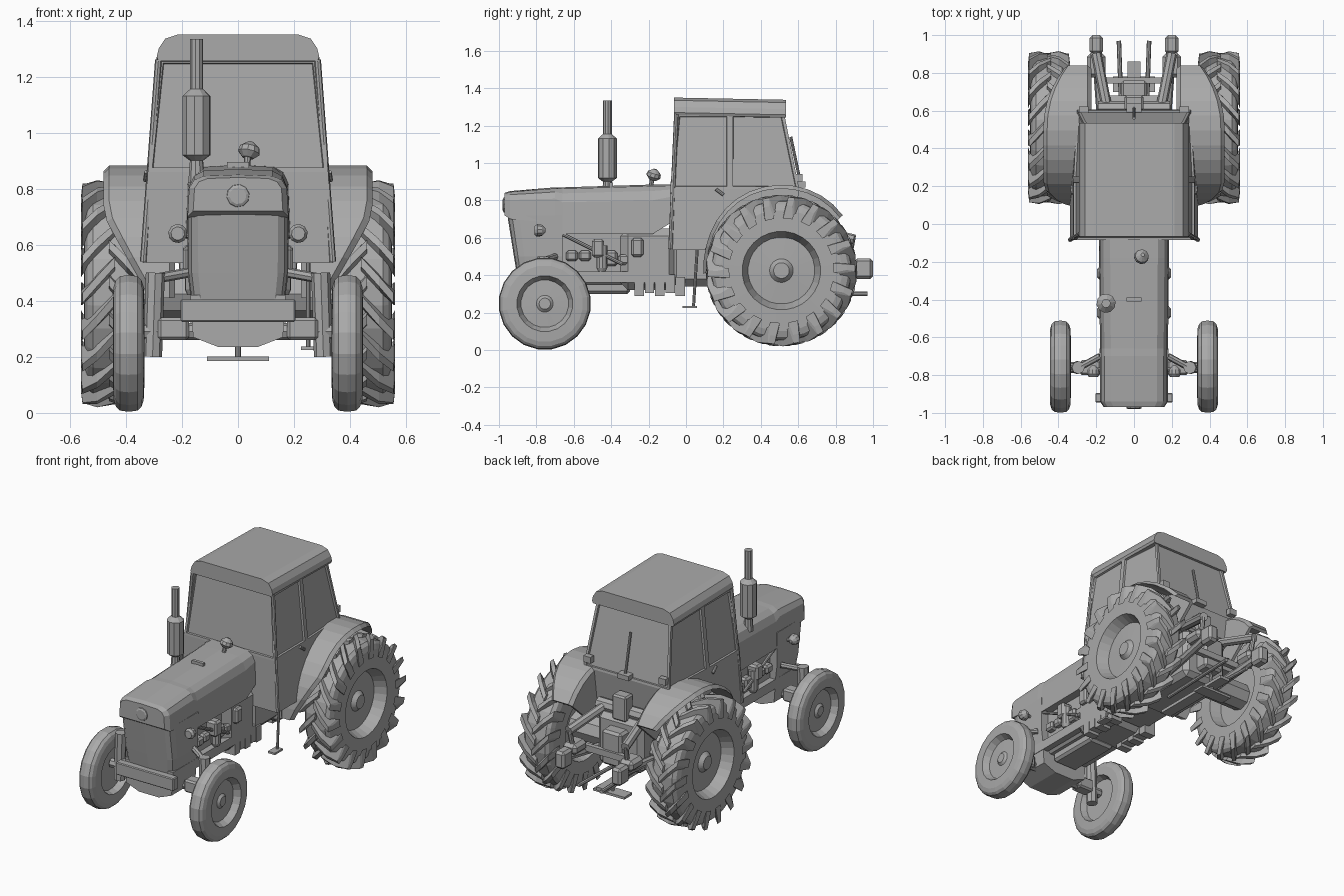
import bpy, bmesh, random
from math import sin, cos, pi, radians
from mathutils import Vector

if "Cube" in bpy.data.objects:
    bpy.data.objects.remove(bpy.data.objects["Cube"])
random.seed(4)

grey = bpy.data.materials.new("plain_grey")
grey.use_nodes = True
colour = (.4, .4, .4, 1)
grey.diffuse_color = colour
grey.node_tree.nodes["Principled BSDF"].inputs["Base Color"].default_value = colour


def finish(name, bm, mirrored=False):
    bmesh.ops.recalc_face_normals(bm, faces=bm.faces)
    mesh = bpy.data.meshes.new(name)
    bm.to_mesh(mesh)
    bm.free()
    mesh.materials.append(grey)
    obj = bpy.data.objects.new(name, mesh)
    bpy.context.collection.objects.link(obj)
    if mirrored:
        mod = obj.modifiers.new("other_side", "MIRROR")
        mod.use_mirror_merge = False
    return obj


def add_loft(bm, rings):
    """Skin a run of equal rings and cap both ends."""
    rows = [[bm.verts.new(point) for point in ring] for ring in rings]
    count = len(rows[0])
    sides = []
    for near, far in zip(rows, rows[1:]):
        for i in range(count):
            j = (i + 1) % count
            sides.append(bm.faces.new((near[i], near[j], far[j], far[i])))
    bm.faces.new(rows[0][::-1])
    bm.faces.new(rows[-1])
    return sides


def loft(name, rings, mirrored=False):
    bm = bmesh.new()
    add_loft(bm, rings)
    return finish(name, bm, mirrored)


def box(name, size, at, mirrored=False, bevel=0):
    bm = bmesh.new()
    bmesh.ops.create_cube(bm, size=1)
    bmesh.ops.scale(bm, vec=size, verts=bm.verts)
    bmesh.ops.translate(bm, vec=at, verts=bm.verts)
    obj = finish(name, bm, mirrored)
    if bevel:
        obj.modifiers.new("soft_edge", "BEVEL").width = bevel
    return obj


def turned(name, origin, axis, profile, sides=10, mirrored=False):
    """Revolve (distance, radius) pairs about an axis through origin."""
    axis = Vector(axis).normalized()
    u = axis.orthogonal().normalized()
    v = axis.cross(u)
    angles = [2 * pi * i / sides for i in range(sides)]
    rings = [[Vector(origin) + axis * distance + (u * cos(a) + v * sin(a)) * radius for a in angles]
             for distance, radius in profile]
    return loft(name, rings, mirrored)


def rod(name, start, end, radius, mirrored=False):
    run = Vector(end) - Vector(start)
    return turned(name, start, run, [(0, radius), (run.length, radius)], 8, mirrored)


def dome(half_width, height, roundness, steps=8):
    """Squared-off arch from +half_width over the crown to -half_width."""
    points = []
    for i in range(steps + 1):
        c, s = cos(pi * i / steps), sin(pi * i / steps)
        side = 1 if c > 0 else -1
        points.append((side * half_width * abs(c) ** roundness, height * abs(s) ** roundness))
    return points


# Bonnet: arched sections from nose to cab
def bonnet_section(y, half_width, low, top):
    return [(x, y, low + h) for x, h in dome(half_width, top - low, .4)]

loft("bonnet", [bonnet_section(-.97, .16, .72, .84), bonnet_section(-.94, .18, .7, .85),
                bonnet_section(-.7, .18, .68, .87), bonnet_section(-.66, .18, .62, .87),
                bonnet_section(-.18, .185, .62, .885), bonnet_section(-.08, .185, .68, .885)])
box("bonnet_handle", size=(.08, .02, .02), at=(0, -.4, .885))

# Radiator shell: bowed in plan and raked forward with height
def shell_section(z, half_width, front, rear=-.66):
    return [(x, rear - bow, z) for x, bow in dome(half_width, rear - front, .25)]

loft("radiator_shell", [shell_section(.38, .165, -.9), shell_section(.5, .18, -.92),
                        shell_section(.72, .182, -.955)])
turned("front_badge", (0, -.95, .775), (0, -1, 0), [(0, .045), (.025, .04), (.03, .03)])

# Front bumper, cradle, rails and steering axle
box("front_bumper", size=(.41, .05, .08), at=(0, -.92, .365), bevel=.005)
loft("front_cradle", [[(side * half, y, z) for side, y in ((-1, -.9), (1, -.9), (1, -.66), (-1, -.66))]
                      for z, half in ((.235, .07), (.27, .16), (.4, .17))])
box("frame_rail", size=(.04, .6, .06), at=(.15, -.6, .39), mirrored=True)
rod("front_axle", (-.36, -.76, .29), (.36, -.76, .29), radius=.03)
box("axle_sleeve", size=(.11, .08, .08), at=(.23, -.76, .3), mirrored=True, bevel=.01)
rod("steering_knuckle", (.305, -.76, .2), (.295, -.76, .5), radius=.034, mirrored=True)
rod("steering_arm", (.29, -.76, .48), (.18, -.7, .5), radius=.018, mirrored=True)

# Headlamps
turned("headlamp", (.215, -.81, .64), (0, 1, 0), [(0, .024), (.015, .034), (.04, .03), (.06, .01)], mirrored=True)
rod("headlamp_stem", (.21, -.77, .64), (.16, -.77, .63), radius=.01, mirrored=True)

# Engine, gearbox and rear housing
box("engine_block", size=(.26, .46, .3), at=(0, -.47, .5), bevel=.02)
box("oil_sump", size=(.18, .36, .08), at=(0, -.48, .34), bevel=.015)
box("clutch_housing", size=(.34, .3, .33), at=(0, -.2, .485), bevel=.04)
box("gearbox", size=(.32, .3, .27), at=(0, .06, .475), bevel=.04)
box("rear_housing", size=(.32, .5, .33), at=(0, .43, .475), bevel=.03)
rod("rear_axle_tube", (-.42, .51, .425), (.42, .51, .425), radius=.085)

# Varied fittings along both engine flanks, and brackets beneath
for i in range(6):
    reach, height = random.uniform(.12, .2), random.uniform(.05, .11)
    box("engine_fitting", size=(reach, .065, height), mirrored=True, bevel=.012,
        at=(.1, -.61 + .07 * i, random.uniform(.46, .57)))
for i in range(5):
    box("underside_bracket", size=(.08, .05, .1), mirrored=True,
        at=(.13, -.25 + .055 * i, .34 + .015 * (i % 2)))
turned("fuel_filter", (.16, -.45, .42), (0, 0, 1), [(0, .02), (.02, .03), (.14, .03)], mirrored=True)
rod("fuel_pipe", (.165, -.66, .62), (.17, -.34, .46), radius=.01, mirrored=True)

# Footstep hung below the cab on the boarding side
rod("step_hanger", (.25, .06, .54), (.25, .04, .23), radius=.008)
box("footstep", size=(.05, .08, .012), at=(.25, .02, .23))

# Exhaust stack and air cap
pipe, silencer = .024, .051
turned("exhaust_stack", (-.148, -.42, .82), (0, 0, 1),
       [(0, .03), (.08, pipe), (.1, silencer), (.31, silencer), (.335, pipe), (.515, pipe)])
rod("air_cap_stem", (.03, -.19, .86), (.035, -.18, .92), radius=.012)
turned("air_cap", (.035, -.18, .91), (.2, .3, 1), [(0, .02), (.02, .04), (.04, .036), (.06, .01)])

# Cab: three levels split by a door pillar, window faces inset
def cab_ring(z, half_width, front, rear, pillar=.235, rear_taper=.02):
    half = [(half_width, front), (half_width, pillar), (half_width - rear_taper, rear)]
    return [(x, y, z) for x, y in half] + [(-x, y, z) for x, y in reversed(half)]

bm = bmesh.new()
walls = add_loft(bm, [cab_ring(.535, .34, -.085, .56), cab_ring(.86, .322, -.085, .605),
                      cab_ring(1.265, .282, -.05, .525)])
bmesh.ops.recalc_face_normals(bm, faces=bm.faces)
panes = [face for face in walls if face.calc_center_median().z > .9]
bmesh.ops.inset_individual(bm, faces=panes, thickness=.022, depth=0)
bmesh.ops.inset_individual(bm, faces=panes, thickness=.004, depth=-.012)
finish("cab", bm)

# Roof: a lip with sloped side edges, falling slightly to the rear
roof_outline = ((-1, -.065, 0), (1, -.065, 0), (1, .535, .012), (-1, .535, .012))
loft("roof", [[(side * half, y, z - fall) for side, y, fall in roof_outline]
              for z, half in ((1.255, .283), (1.27, .29), (1.3, .283), (1.335, .26), (1.35, .215))])

# Cab fittings
rod("corner_post", (.338, -.083, .54), (.284, -.052, 1.26), radius=.012, mirrored=True)
rod("door_handle", (.325, .16, .86), (.33, .2, .83), radius=.009, mirrored=True)
box("rear_lamp", size=(.05, .035, .04), at=(.265, .605, .92), mirrored=True)
rod("rear_wiper", (0, .615, .88), (0, .56, 1.14), radius=.008)
box("rear_latch", size=(.08, .05, .03), at=(0, .615, .885))

# Wheels: tyre arch over a dished rim
front_hub = Vector((.39, -.755, .248))
rear_hub = Vector((.45, .51, .425))


def wheel(name, hub, half_width, rim, radius, roundness, sides):
    face = half_width * .3
    boss = [(half_width * .6, rim * .2), (face * 1.2, rim * .3), (face, rim * .85)]
    tyre = [(x, rim + h) for x, h in dome(half_width, radius - rim, roundness)]
    back = [(-face, rim * .9), (-face, rim * .3)]
    turned(name, hub, (1, 0, 0), boss + tyre + back, sides, mirrored=True)


wheel("front_wheel", front_hub, half_width=.056, rim=.15, radius=.247, roundness=.6, sides=20)
wheel("rear_wheel", rear_hub, half_width=.1, rim=.21, radius=.378, roundness=.4, sides=28)

# Chunky slanted tread bars, staggered left and right of the tyre centre
bars, slant = 18, .3
bm = bmesh.new()
for side in (1, -1):
    for i in range(bars):
        start = 2 * pi * (i + side / 4) / bars
        rings = []
        for step, low, high in ((-.1, .36, .395), (.5, .36, .405), (1, .31, .395), (1.05, .28, .35)):
            middle = start + slant * step
            foot, tip = .09, .045
            corners = ((middle - foot, low), (middle + foot, low), (middle + tip, high), (middle - tip, high))
            rings.append([rear_hub + Vector((side * step * .105, r * cos(a), r * sin(a))) for a, r in corners])
        add_loft(bm, rings)
finish("tread_bars", bm, mirrored=True)

# Fenders: arcs over the rear wheels, sweeping inward to the rear, with an inner wall
inner, skin, wall_foot = .225, .02, .19
rings = []
for i in range(15):
    a = radians(182 - 10 * i)
    crown = .458 - .04 * abs(cos(a)) ** 3
    rear_sweep = max(0, cos(a)) ** 2
    outer = .32 + .16 * min(1, 1.5 * max(0, sin(a))) - .2 * rear_sweep
    section = ((inner, wall_foot), (inner, crown - skin), (inner + skin, crown), (outer - skin, crown),
               (outer, crown - skin), (inner + skin, crown - skin), (inner + skin, wall_foot))
    rings.append([(x, rear_hub.y + r * cos(a), rear_hub.z + r * sin(a)) for x, r in section])
loft("fender", rings, mirrored=True)

# Rear linkage
rod("lower_arm", (.17, .55, .38), (.2, .95, .44), radius=.026, mirrored=True)
box("arm_end", size=(.07, .1, .11), at=(.2, .95, .435), mirrored=True, bevel=.015)
box("arm_brace", size=(.1, .13, .07), at=(.2, .84, .47), mirrored=True, bevel=.02)
rod("lift_shaft", (-.19, .61, .66), (.19, .61, .66), radius=.04)
rod("lift_arm", (.14, .6, .66), (.2, .9, .59), radius=.028, mirrored=True)
rod("lift_rod", (.2, .89, .59), (.19, .86, .43), radius=.015, mirrored=True)
rod("stay_bar", (.06, .4, .3), (.08, .97, .3), radius=.012, mirrored=True)
box("rear_crossbar", size=(.4, .03, .04), at=(0, .76, .44))
box("hitch_block", size=(.14, .1, .22), at=(0, .71, .47), bevel=.015)
box("control_valve", size=(.1, .08, .16), at=(0, .64, .7), bevel=.01)

# Drawbar
box("drawbar", size=(.07, .56, .02), at=(0, .58, .25))
box("drawbar_plate", size=(.22, .08, .015), at=(0, .74, .193))
rod("drawbar_hanger", (0, .74, .19), (0, .72, .38), radius=.01)
